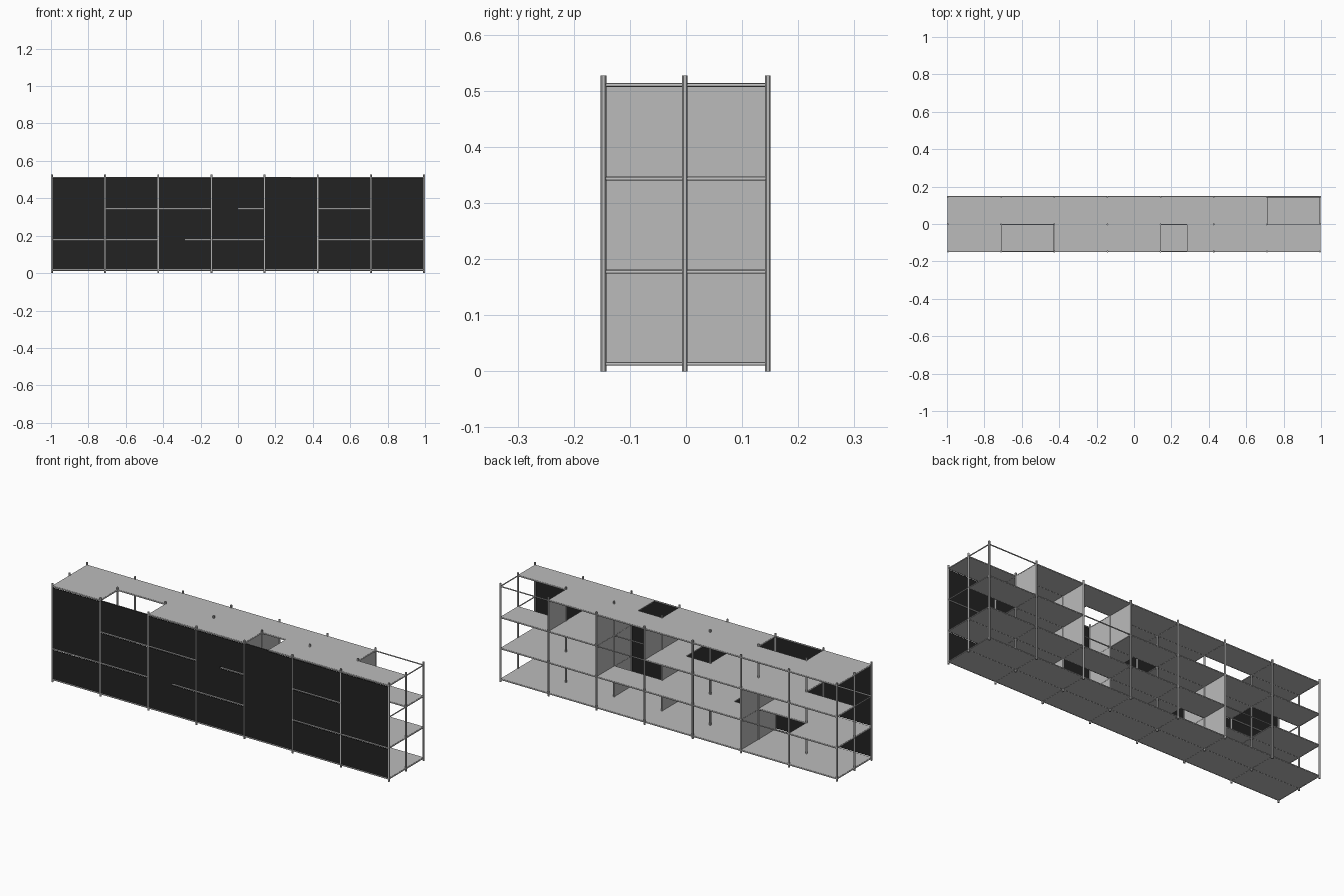
import bpy
from mathutils import Vector

cube = bpy.data.objects.get("Cube")
if cube:
    bpy.data.objects.remove(cube)


def material(name, value):
    m = bpy.data.materials.new(name)
    m.use_nodes = True
    m.diffuse_color = (value, value, value, 1)
    m.node_tree.nodes["Principled BSDF"].inputs["Base Color"].default_value = (value, value, value, 1)
    return m


GREY = material("light grey metal", 0.5)
DARK = material("dark grey panel", 0.016)

# Frame grid
PITCH = 0.2843
X = [(i - 3.5) * PITCH for i in range(8)]
Y = [-0.147, -0.002, 0.146]
Z = [0.013, 0.177, 0.343, 0.51]
HEIGHT = 0.527
FRONT, BACK = 0, 1


def box(name, low, high, mat):
    low, high = Vector(low), Vector(high)
    bpy.ops.mesh.primitive_cube_add(size=1, location=(low + high) / 2)
    o = bpy.context.object
    o.name = name
    o.scale = high - low
    o.data.materials.append(mat)


def rod(name, a, b, radius):
    a, b = Vector(a), Vector(b)
    bpy.ops.mesh.primitive_cylinder_add(vertices=12, radius=radius, depth=(b - a).length,
                                        location=(a + b) / 2)
    o = bpy.context.object
    o.name = name
    o.rotation_euler = (b - a).to_track_quat("Z", "Y").to_euler()
    o.data.materials.append(GREY)
    bpy.ops.object.shade_smooth_by_angle()


# Posts
for x in X:
    for y in Y:
        rod("post", (x, y, 0), (x, y, HEIGHT), 0.005)

# Rails along the length and the depth
for z in Z:
    for y in Y:
        rod("long_rail", (X[0], y, z), (X[-1], y, z), 0.003)
    for x in X:
        rod("cross_rail", (x, Y[0], z), (x, Y[-1], z), 0.003)

# Shelves: (column, row, level) -> the part of the bay that is left open
OPEN = {(0, FRONT, 2): (0, 1), (3, FRONT, 2): (0, .5), (4, FRONT, 2): (0, 1),
        (6, FRONT, 2): (0, 1), (2, FRONT, 1): (0, .5), (4, FRONT, 1): (0, 1),
        (1, FRONT, 3): (0, 1), (4, FRONT, 3): (0, .5),
        (6, BACK, 3): (0, 1), (4, BACK, 2): (0, 1), (1, BACK, 1): (0, 1)}
for col in range(7):
    for row in (FRONT, BACK):
        for level, z in enumerate(Z):
            gap = OPEN.get((col, row, level), (0, 0))
            if gap[1] < 1:
                box("shelf", (X[col] + gap[1] * PITCH, Y[row], z - 0.002),
                    (X[col + 1], Y[row + 1], z + 0.004), GREY)

# Front panels, joined over a level wherever its shelf is open
for col in range(7):
    for half in (0, 1):
        x0 = X[col] + half * PITCH / 2
        base = 0
        for level in (1, 2, 3):
            gap = OPEN.get((col, FRONT, level), (0, 0))
            if level == 3 or gap[1] <= half / 2:
                box("front_panel", (x0, Y[0] - 0.004, Z[base] + 0.006),
                    (x0 + PITCH / 2, Y[0] - 0.001, Z[level] - 0.004 + 0.006 * (gap[1] > half / 2)), DARK)
                base = level

# Upright dividers: (post line, row, lower level, upper level)
for line, row, low, high in [(5, BACK, 1, 3), (6, BACK, 2, 3), (4, BACK, 2, 3), (2, BACK, 0, 2),
                             (5, FRONT, 0, 3), (4, FRONT, 0, 3), (2, FRONT, 0, 2)]:
    box("divider", (X[line] - 0.002, Y[row], Z[low]), (X[line] + 0.002, Y[row + 1], Z[high]), GREY)
